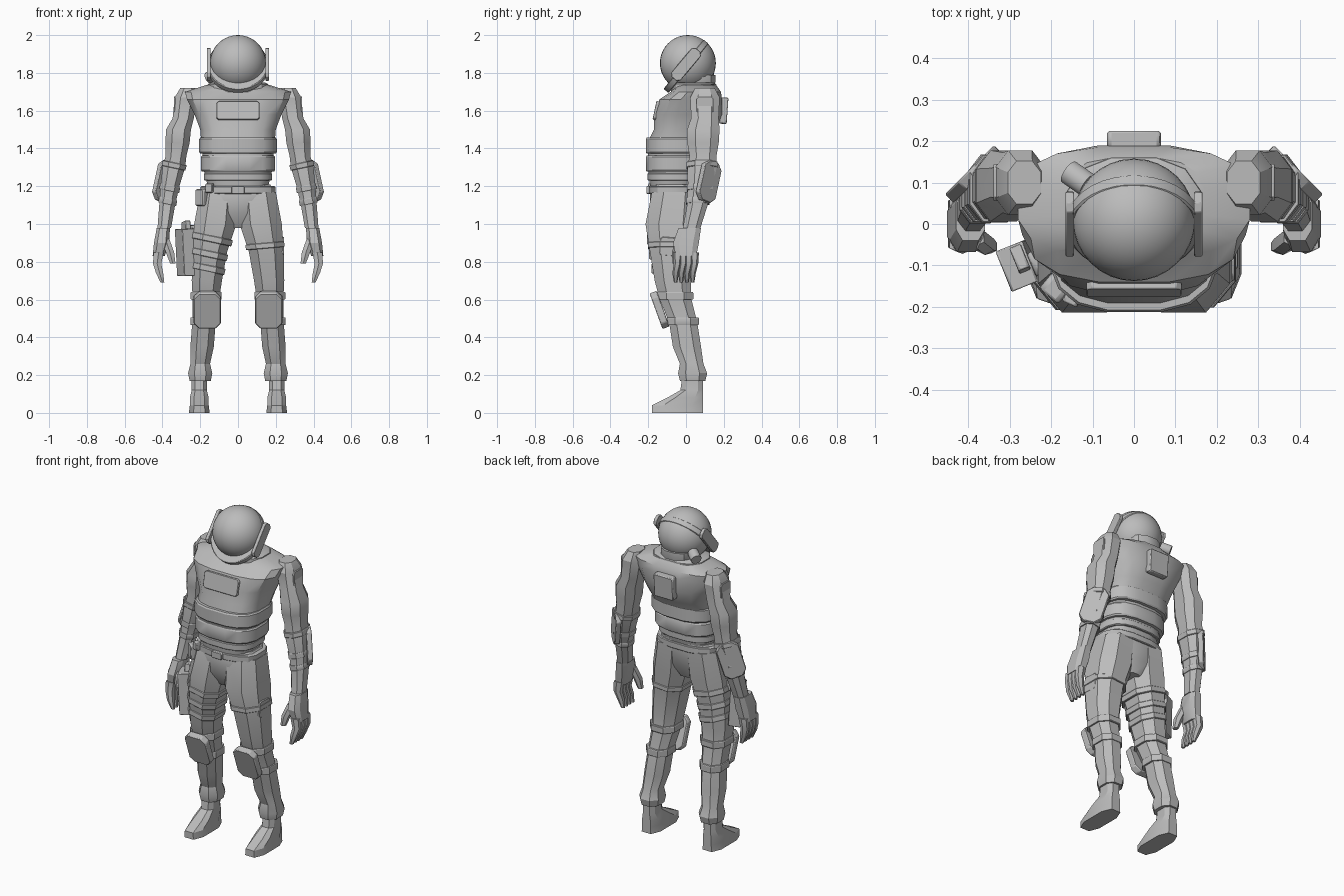
import bpy, bmesh
from math import pi, cos, sin, radians, copysign
from mathutils import Euler, Vector

cube = bpy.data.objects.get("Cube")
if cube:
    bpy.data.objects.remove(cube)

shade = (.5, .5, .5, 1)
grey = bpy.data.materials.new("suit_grey")
grey.use_nodes = True
grey.diffuse_color = shade
grey.node_tree.nodes["Principled BSDF"].inputs["Base Color"].default_value = shade
FLAT = (0, 0, 0)


def finish(name, bm, angle=30, bevel=0):
    bmesh.ops.recalc_face_normals(bm, faces=bm.faces)
    mesh = bpy.data.meshes.new(name)
    bm.to_mesh(mesh)
    bm.free()
    mesh.materials.append(grey)
    part = bpy.data.objects.new(name, mesh)
    bpy.context.collection.objects.link(part)
    bpy.ops.object.select_all(action='DESELECT')
    bpy.context.view_layer.objects.active = part
    part.select_set(True)
    bpy.ops.object.shade_smooth_by_angle(angle=radians(angle))
    if bevel:
        modifier = part.modifiers.new("edge_bevel", 'BEVEL')
        modifier.width = bevel
        modifier.segments = 1


def skin(loops):
    """Bridge matching loops of points and cap both ends."""
    bm = bmesh.new()
    rows = [[bm.verts.new(point) for point in loop] for loop in loops]
    for low, high in zip(rows, rows[1:]):
        for i in range(len(low)):
            bm.faces.new((low[i - 1], low[i], high[i], high[i - 1]))
    bm.faces.new(rows[0])
    bm.faces.new(rows[-1])
    return bm


def place(points, at, turn, side):
    """Rotate a loop, move it into position and mirror it for the other side."""
    matrix = Euler([radians(angle) for angle in turn]).to_matrix()
    moved = [matrix @ Vector(point) + Vector(at) for point in points]
    return [(side * p.x, p.y, p.z) for p in moved]


def section(width, depth, z, sides, power):
    """Rounded-box outline that reaches exactly the half width and half depth."""
    turns = [2 * pi * (i + .5) / sides for i in range(sides)]
    curve = [[copysign(abs(v) ** (2 / power), v) for v in (cos(t), sin(t))] for t in turns]
    reach = max(x for x, y in curve)
    return [(width * x / reach, depth * y / reach, z) for x, y in curve]


def limb(points, ratio):
    """Rings from (x, y, z, half width); depth follows width."""
    return [(x, y, z, r, r * ratio) for x, y, z, r in points]


def profile(points, x=0):
    """Rings from (z, front, back, half width)."""
    return [(x, (front + back) / 2, z, half, (back - front) / 2) for z, front, back, half in points]


def loft(name, rings, sides=8, power=2.4, side=1):
    finish(name, skin([place(section(w, d, 0, sides, power), (x, y, z), FLAT, side)
                       for x, y, z, w, d in rings]))


def band(name, at, width, depth, height, turn=FLAT, sides=8, power=2.4, side=1):
    """Solid strap with a slightly chamfered rim."""
    steps = ((-.5, .97), (-.4, 1), (.4, 1), (.5, .97))
    finish(name, skin([place(section(width * k, depth * k, height * h, sides, power), at, turn, side)
                       for h, k in steps]))


def strap(name, rings, z, height, margin, turn=FLAT, **style):
    """Band that takes its position and size from the body under it."""
    for a, b in zip(rings, rings[1:]):
        if min(a[2], b[2]) <= z < max(a[2], b[2]):
            t = (z - a[2]) / (b[2] - a[2])
            x, y, z, w, d = [p + (q - p) * t for p, q in zip(a, b)]
            band(name, (x, y, z), w + margin, d + margin, height, turn, **style)
            break


def plate(name, at, size, turn=FLAT, cut=.25, side=1):
    """Plate with cut corners, facing along y."""
    w, thick, h = (v / 2 for v in size)
    c = cut * min(w, h)
    corner = [(w, h - c), (w - c, h)]
    upper = corner + [(-x, z) for x, z in reversed(corner)]
    outline = upper + [(-x, -z) for x, z in upper]
    finish(name, skin([place([(x, y, z) for x, z in outline], at, turn, side)
                       for y in (-thick, thick)]), 20, thick / 4)


# Helmet
bm = bmesh.new()
bmesh.ops.create_uvsphere(bm, u_segments=32, v_segments=20, radius=.148)
bmesh.ops.translate(bm, verts=bm.verts, vec=(0, .01, 1.852))
finish("helmet_dome", bm, 60)
band("helmet_ring", (0, 0, 1.835), .16, .168, .035, turn=(51, 0, 0), sides=32, power=2)
loft("helmet_back", profile([(1.7, -.04, .14, .08), (1.75, -.05, .155, .1), (1.79, -.05, .155, .1)]), sides=12)
loft("neck", profile([(1.66, -.06, .14, .11), (1.76, -.06, .12, .09)]), sides=12)
band("helmet_lamp", (-.135, .11, 1.785), .03, .03, .06, turn=(0, 70, -35), sides=12, power=2)

# Torso with collar and wrapped bands
torso_style = dict(sides=16, power=2.8)
torso = profile([(1.2, -.19, .06, .16), (1.28, -.2, .08, .18), (1.44, -.2, .12, .195), (1.5, -.17, .16, .2),
                 (1.58, -.17, .19, .23), (1.66, -.14, .19, .27), (1.7, -.08, .185, .28), (1.735, -.05, .16, .17)])
loft("torso", torso, **torso_style)
loft("collar", profile([(1.69, -.08, .17, .17), (1.74, -.08, .16, .16), (1.75, -.06, .14, .14)]), sides=12)
strap("belly_band_upper", torso, 1.415, .085, .013, **torso_style)
strap("belly_band_lower", torso, 1.32, .085, .013, **torso_style)
strap("lower_rib_band", torso, 1.25, .04, .008, **torso_style)
plate("chest_patch", (0, -.157, 1.6), (.23, .02, .1), turn=(-12, 0, 0))
plate("back_plate", (0, .2, 1.6), (.13, .04, .14), turn=(-4, 0, 0), cut=.1)

# Hips and belt
pelvis = profile([(.98, -.15, .02, .05), (1.06, -.19, .05, .17), (1.16, -.19, .06, .2), (1.21, -.18, .06, .17)])
loft("pelvis", pelvis, sides=12, power=2.8)
strap("belt", pelvis, 1.18, .04, .01, **torso_style)
plate("belt_buckle", (0, -.2, 1.18), (.07, .02, .04))
plate("belt_pouch", (-.19, -.155, 1.14), (.06, .05, .09), turn=(0, 0, -40))
plate("belt_clip", (-.15, -.18, 1.19), (.04, .03, .05), turn=(0, 0, -25))

# Limb shapes, shared by both sides
leg = limb([(.1, -.06, 1.17, .1), (.12, -.08, 1, .112), (.15, -.08, .85, .092), (.165, -.07, .7, .08),
            (.17, -.055, .6, .07), (.18, -.015, .48, .062), (.19, .005, .35, .062), (.2, .03, .26, .052),
            (.2, .035, .21, .064), (.2, .035, .17, .056)], 1.2)
boot = profile([(0, -.18, .09, .055), (.04, -.18, .09, .05), (.08, -.1, .09, .05),
                (.12, -.03, .09, .04), (.19, -.02, .09, .04)], x=.205)
arm = limb([(.265, .1, 1.72, .04), (.275, .1, 1.67, .06), (.29, .1, 1.56, .056), (.315, .092, 1.5, .066),
            (.32, .09, 1.43, .064), (.328, .09, 1.36, .055), (.34, .085, 1.3, .06), (.36, .075, 1.2, .05),
            (.375, .06, 1.1, .042), (.39, .03, .98, .036)], 1.3)
palm = limb([(.395, .02, .98, .035), (.405, 0, .9, .04), (.42, 0, .83, .032)], 1.7)
thumb = limb([(.385, -.03, .92, .022), (.36, -.05, .85, .022), (.345, -.055, .79, .014)], 1)

for word, side in (("left_", 1), ("right_", -1)):
    plate(word + "ear_plate", (.155, 0, 1.845), (.065, .02, .2), turn=(0, 40, 90), cut=.5, side=side)

    # Leg, knee armour and boot
    loft(word + "leg", leg, side=side)
    loft(word + "boot", boot, power=3, side=side)
    for label, z in (("upper_knee", .62), ("lower_knee", .485)):
        strap(word + label + "_strap", leg, z, .04, .01, side=side)
    plate(word + "knee_pad", (.163, -.14, .545), (.145, .04, .2), turn=(20, 0, 0), cut=.4, side=side)

    # Arm and its armour
    loft(word + "arm", arm, side=side)
    for label, z in (("elbow", 1.31), ("forearm", 1.19), ("wrist", 1.12)):
        strap(word + label + "_strap", arm, z, .03, .005, turn=(0, -12, 0), side=side)
    plate(word + "shoulder_plate", (.332, .1, 1.63), (.09, .015, .09), turn=(0, 0, 90), side=side)
    plate(word + "forearm_guard", (.387, .12, 1.225), (.13, .03, .22), turn=(0, -17, -45), cut=.5, side=side)

    # Hand with curled fingers
    loft(word + "palm", palm, power=3, side=side)
    loft(word + "thumb", thumb, sides=6, side=side)
    for i in range(4):
        y = .045 - .03 * i
        finger = limb([(.42, y, .85, .026), (.428, y, .79, .022), (.415, y - .01, .74, .019),
                       (.4, y - .01, .69, .01)], .8)
        loft(word + "finger_" + str(i + 1), finger, sides=6, side=side)

# Thigh straps, pocket and holster
strap("left_thigh_strap", leg, .885, .03, .006, turn=(0, -5, 0))
plate("left_thigh_pocket", (.228, -.09, .88), (.1, .03, .1), turn=(0, 5, 90))
for label, z in (("upper", .92), ("middle", .84), ("lower", .765)):
    strap("right_thigh_strap_" + label, leg, z, .035, .006, turn=(0, -12, 0), side=-1)
plate("holster", (-.277, -.1, .85), (.07, .105, .25), turn=(0, -3, 22), cut=.1)
plate("holster_hanger", (-.225, -.09, .96), (.05, .06, .07), turn=(0, 0, 22))
plate("sidearm_grip", (-.275, -.085, .985), (.03, .06, .06), turn=(-10, 0, 22))
